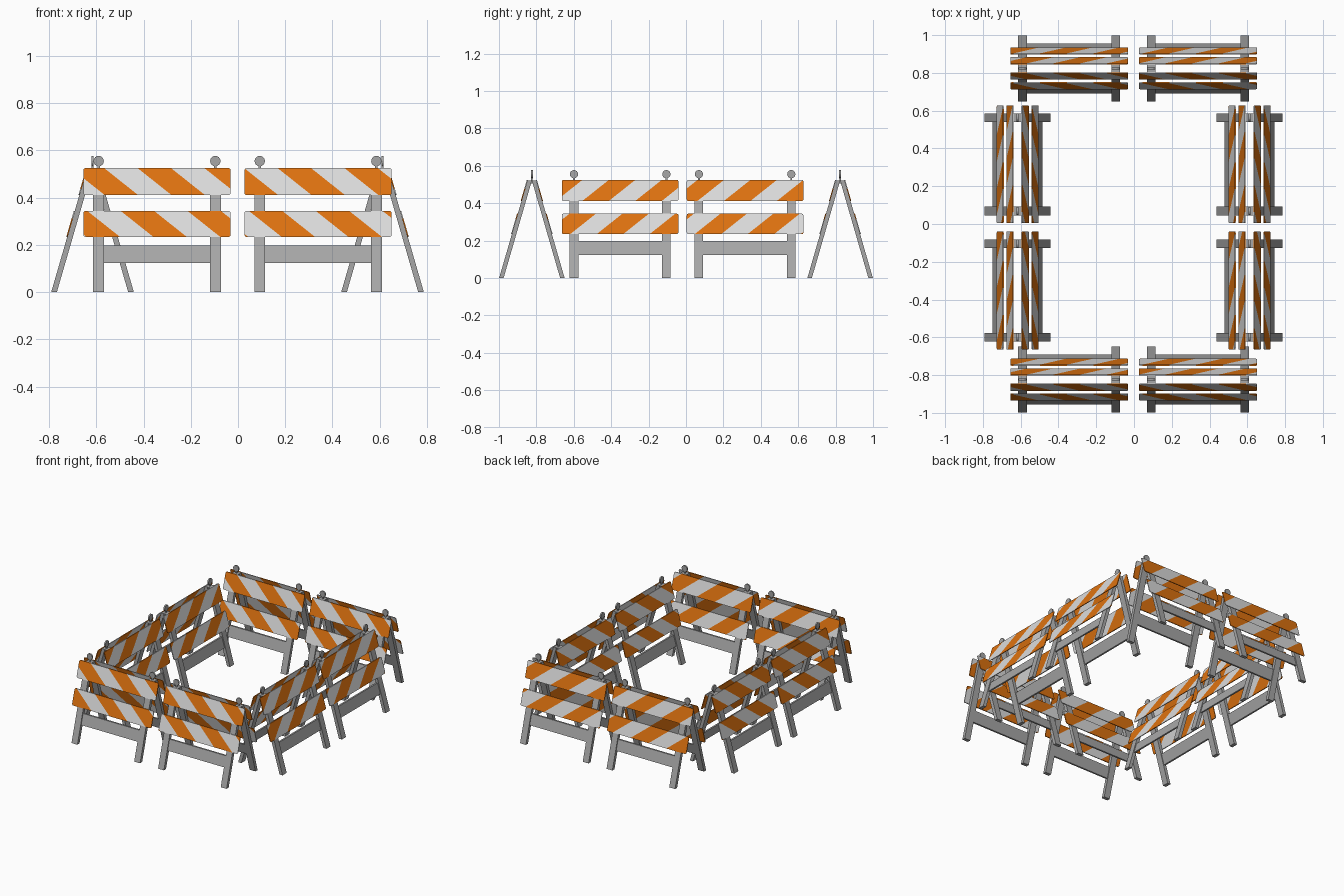
import bpy, bmesh, math
from mathutils import Matrix, Vector

cube = bpy.data.objects.get("Cube")
if cube:
    bpy.data.objects.remove(cube)


def material(name, rgb):
    m = bpy.data.materials.new(name)
    m.use_nodes = True
    m.diffuse_color = (*rgb, 1)
    m.node_tree.nodes["Principled BSDF"].inputs["Base Color"].default_value = (*rgb, 1)
    return m


white = material("board white", (0.72, 0.72, 0.72))
orange = material("board orange", (0.74, 0.17, 0.005))
grey = material("frame grey", (0.39, 0.39, 0.39))

SLOPE = 0.29      # lean of the A-frame sides
LEG_X = 0.247     # legs either side of centre
HALF = 0.312      # half length of a board
PERIOD = 0.283    # stripe repeat
SLANT = 1.26      # stripe run per unit of height


def finish(bm, name, mats):
    bmesh.ops.recalc_face_normals(bm, faces=bm.faces)
    me = bpy.data.meshes.new(name)
    bm.to_mesh(me)
    bm.free()
    for m in mats:
        me.materials.append(m)
    return me


def box(bm, x0, x1, y0, y1, z0, z1):
    size = Matrix.Diagonal((x1 - x0, y1 - y0, z1 - z0, 1))
    mid = Matrix.Translation(((x0 + x1) / 2, (y0 + y1) / 2, (z0 + z1) / 2))
    return bmesh.ops.create_cube(bm, size=1, matrix=mid @ size)["verts"]


def lean_and_mirror(bm):
    """Lean the +y side inwards, then copy it to the -y side."""
    for v in bm.verts:
        v.co.y -= SLOPE * v.co.z
    copy = bmesh.ops.duplicate(bm, geom=bm.verts[:] + bm.edges[:] + bm.faces[:])
    twins = [g for g in copy["geom"] if isinstance(g, bmesh.types.BMVert)]
    for v in twins:
        v.co.y *= -1


def leg_mesh():
    bm = bmesh.new()
    for s in (-1, 1):
        box(bm, s * LEG_X - 0.023, s * LEG_X + 0.023, 0.151, 0.175, 0, 0.522)
    lean_and_mirror(bm)
    return finish(bm, "legs", [grey])


def rail_mesh():
    bm = bmesh.new()
    box(bm, -LEG_X + 0.02, LEG_X - 0.02, 0.156, 0.168, 0.124, 0.198)
    lean_and_mirror(bm)
    return finish(bm, "lower_rails", [grey])


def board_mesh(z0, z1, start):
    bm = bmesh.new()
    box(bm, -HALF, HALF, 0.173, 0.179, z0, z1)
    # rounded corners
    corners = [e for e in bm.edges
               if abs(e.verts[0].co.y - e.verts[1].co.y) > 0.001]
    bmesh.ops.bevel(bm, geom=corners, offset=0.009, segments=2,
                    affect='EDGES', profile=0.5)
    # cut along the slanted stripe borders
    first = -HALF + start
    normal = Vector((1, 0, SLANT))
    for i in range(-4, 10):
        bmesh.ops.bisect_plane(bm, geom=bm.verts[:] + bm.edges[:] + bm.faces[:],
                               plane_co=(first + i * PERIOD / 2, 0, z1),
                               plane_no=normal, dist=1e-6)
    for f in bm.faces:
        c = f.calc_center_median()
        run = c.x + SLANT * (c.z - z1) - first
        f.material_index = 1 if run % PERIOD < PERIOD / 2 else 0
    lean_and_mirror(bm)
    return finish(bm, "boards", [white, orange])


def lamp_mesh():
    bm = bmesh.new()
    for s in (-1, 1):
        turn = Matrix.Translation((s * LEG_X, 0, 0.555)) @ Matrix.Rotation(math.pi / 2, 4, 'X')
        bmesh.ops.create_cone(bm, cap_ends=True, segments=16, radius1=0.022,
                              radius2=0.022, depth=0.01, matrix=turn)
        box(bm, s * LEG_X - 0.005, s * LEG_X + 0.005, -0.004, 0.004, 0.505, 0.54)
    return finish(bm, "reflectors", [grey])


legs, rails, lamps = leg_mesh(), rail_mesh(), lamp_mesh()
UPPER, LOWER = (0.411, 0.525), (0.234, 0.344)
boards = {
    "a": (board_mesh(*UPPER, -0.053), board_mesh(*LOWER, 0.158)),
    "b": (board_mesh(*UPPER, 0.141), board_mesh(*LOWER, 0.019)),
}

# ring of barricades: name, x, y, quarter turn, stripe variant
ring = [("front_right", -0.343, -0.824, 0, "a"), ("front_left", 0.339, -0.824, 0, "b"),
        ("back_right", -0.343, 0.824, 0, "a"), ("back_left", 0.339, 0.824, 0, "b")]
for side, x in (("right", -0.616), ("left", 0.612)):
    ring.append((side + "_front", x, -0.352, -1, "a"))
    ring.append((side + "_rear", x, 0.316, -1, "b"))

for place, x, y, turn, kind in ring:
    upper, lower = boards[kind]
    parts = {"legs": legs, "lower_rails": rails, "reflectors": lamps,
             "upper_boards": upper, "lower_boards": lower}
    for part, me in parts.items():
        ob = bpy.data.objects.new(f"{place}_{part}", me)
        ob.location = (x, y, 0)
        ob.rotation_euler.z = turn * math.pi / 2
        bpy.context.collection.objects.link(ob)
